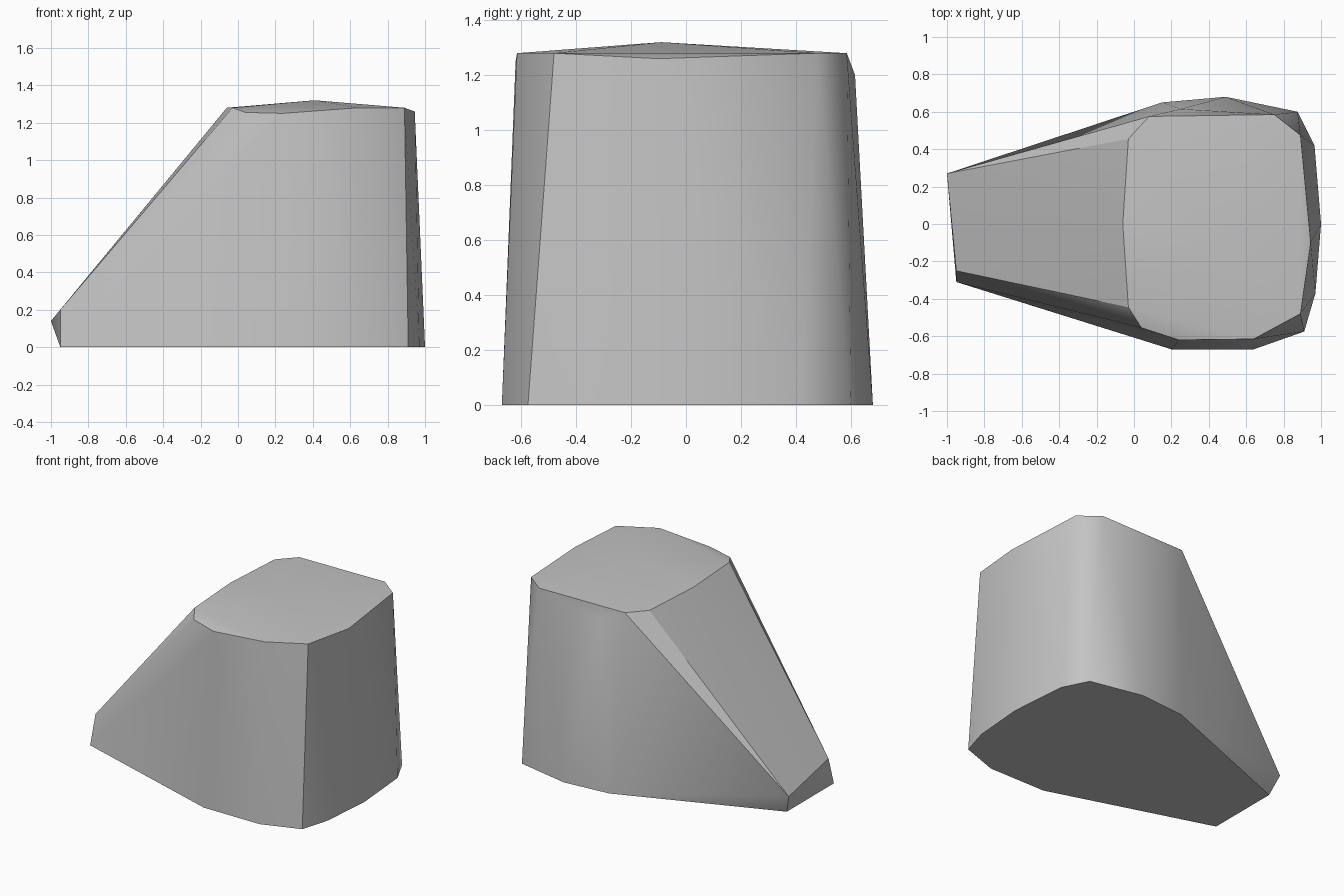
import bpy
import bmesh
import math

# Remove the default cube only
default_cube = bpy.data.objects.get("Cube")
if default_cube:
    bpy.data.objects.remove(default_cube, do_unlink=True)


def make_material(name, colour):
    material = bpy.data.materials.new(name)
    material.use_nodes = True
    material.diffuse_color = colour
    shader = next(n for n in material.node_tree.nodes if n.type == 'BSDF_PRINCIPLED')
    shader.inputs["Base Color"].default_value = colour
    shader.inputs["Roughness"].default_value = 0.8
    return material


def outline(points, height):
    """Lift a flat outline to one height."""
    return [(x, y, height) for x, y in points]


# Flat base outline, counter-clockwise from the narrow toe
base = outline([
    (-.95, -.31), (.2, -.67), (.64, -.67), (.91, -.575), (.97, -.37),
    (1, 0), (.965, .42), (.875, .6), (.49, .68), (.15, .65), (-.95, .22),
], 0)

# Upper rim: level at the back and left, dipping a little elsewhere
rim = outline([
    (-.06, 0), (-.03, -.445), (.64, -.615), (.89, -.48),
    (.89, .475), (.75, .585), (.08, .575), (-.03, .455),
], 1.28)
rim += [(.04, -.555, 1.255), (.24, -.62, 1.25), (.945, -.1, 1.26)]

# Crown of the top, bulge below the rear rim, and raised toe corners
crown = [(.41, -.09, 1.32)]
rear_bulge = [(.25, .615, 1.2)]
toe = [(-.95, -.25, .2), (-1, .27, .14)]

# Wrap every outline in one convex skin
bm = bmesh.new()
for point in base + rim + crown + rear_bulge + toe:
    bm.verts.new(point)
hull = bmesh.ops.convex_hull(bm, input=bm.verts[:], use_existing_faces=False)
inside = list({v for v in hull["geom_interior"] if isinstance(v, bmesh.types.BMVert)})
if inside:
    bmesh.ops.delete(bm, geom=inside, context='VERTS')

# Merge the flat underside into one face
bmesh.ops.dissolve_limit(bm, angle_limit=math.radians(.5),
                         verts=bm.verts[:], edges=bm.edges[:])
bmesh.ops.recalc_face_normals(bm, faces=bm.faces[:])

mesh = bpy.data.meshes.new("rock_block")
bm.to_mesh(mesh)
bm.free()
mesh.materials.append(make_material("stone grey", (.55, .55, .55, 1)))

rock = bpy.data.objects.new("rock_block", mesh)
bpy.context.collection.objects.link(rock)

# Soft sides with crisp rim and corners
bpy.ops.object.select_all(action='DESELECT')
rock.select_set(True)
bpy.context.view_layer.objects.active = rock
bpy.ops.object.shade_smooth_by_angle(angle=math.radians(30))
